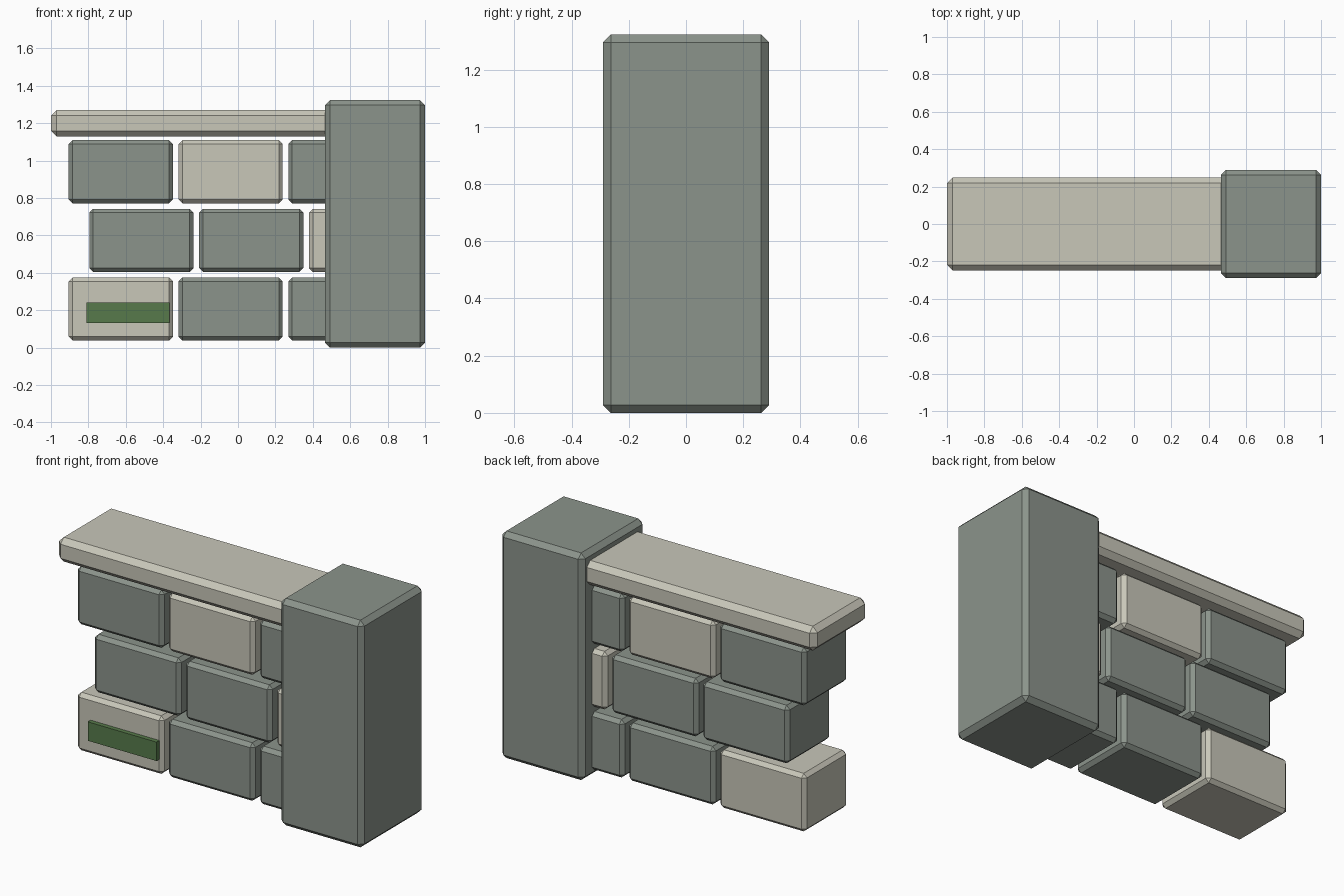
import bpy
import bmesh
from mathutils import Matrix, Vector

cube = bpy.data.objects.get("Cube")
if cube:
    bpy.data.objects.remove(cube, do_unlink=True)


def material(name, rgb):
    mat = bpy.data.materials.new(name)
    mat.use_nodes = True
    color = (*rgb, 1.0)
    mat.diffuse_color = color
    mat.node_tree.nodes["Principled BSDF"].inputs["Base Color"].default_value = color
    return mat


stone = material("grey green stone", (0.26, 0.295, 0.26))
pale = material("pale stone", (0.58, 0.57, 0.485))
moss = material("moss green", (0.095, 0.195, 0.07))


def block(name, low, high, mat, bevel=0.0):
    """Box between two corners, with flat chamfered edges."""
    low, high = Vector(low), Vector(high)
    bm = bmesh.new()
    bmesh.ops.create_cube(bm, size=1.0, matrix=Matrix.Diagonal((*(high - low), 1.0)))
    mesh = bpy.data.meshes.new(name)
    bm.to_mesh(mesh)
    bm.free()
    mesh.materials.append(mat)
    obj = bpy.data.objects.new(name, mesh)
    obj.location = (low + high) / 2
    bpy.context.collection.objects.link(obj)
    if bevel:
        mod = obj.modifiers.new("chamfer", "BEVEL")
        mod.width = bevel
        mod.segments = 1
    return obj


# End pillar and wall coping
block("end_pillar", (0.465, -0.29, 0), (1.0, 0.29, 1.323), stone, 0.027)
block("wall_coping", (-1.0, -0.248, 1.128), (0.8, 0.248, 1.27), pale, 0.03)

# Staggered courses of bricks; the last of each runs into the pillar
LENGTH, HEIGHT, DEPTH = 0.557, 0.338, 0.40
PITCH_X, PITCH_Z = 0.587, 0.367
pale_bricks = {(0, 0), (1, 2), (2, 1)}
for row in range(3):
    start = -0.795 if row == 1 else -0.905
    z = 0.037 + row * PITCH_Z
    for col in range(3):
        x = start + col * PITCH_X
        mat = pale if (row, col) in pale_bricks else stone
        block(f"brick_row{row + 1}_{col + 1}", (x, -DEPTH / 2, z),
              (x + LENGTH, DEPTH / 2, z + HEIGHT), mat, 0.021)

# Moss strip on the lowest pale brick
block("moss_strip", (-0.81, -0.226, 0.13), (-0.367, -0.195, 0.24), moss)
